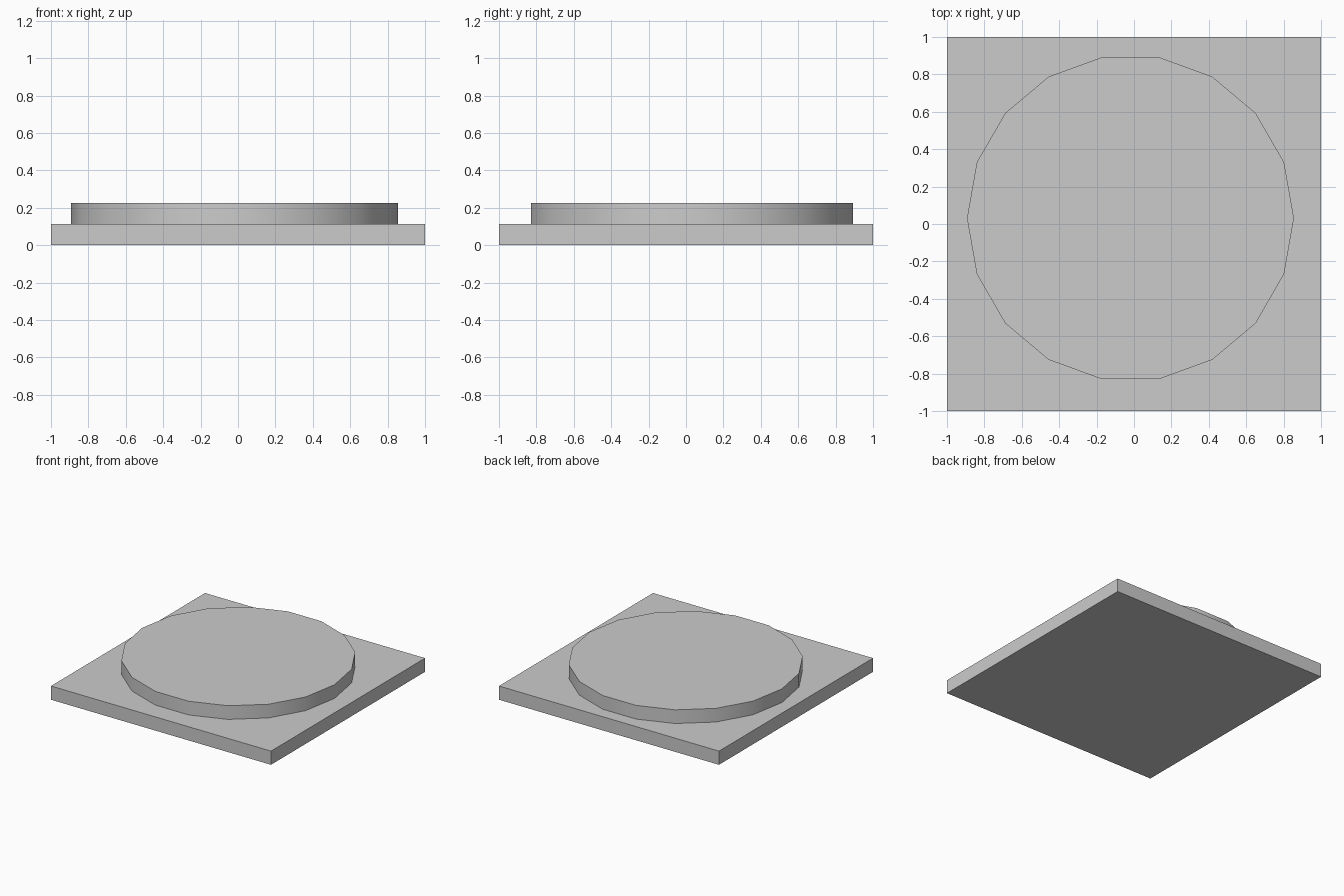
import bpy
import math

if "Cube" in bpy.data.objects:
    bpy.data.objects.remove(bpy.data.objects["Cube"])

SLAB_H = 0.1125
DISC_H = 0.1125

# Square base slab
bpy.ops.mesh.primitive_cube_add(size=1, location=(0, 0, SLAB_H / 2))
slab = bpy.context.object
slab.name = "base_slab"
slab.scale = (2, 2, SLAB_H)
bpy.ops.object.transform_apply(location=False, rotation=False, scale=True)

# Slightly off-centre 18-sided disc, with a corner pointing along +x
bpy.ops.mesh.primitive_cylinder_add(
    vertices=18, radius=0.874, depth=DISC_H,
    location=(-0.019, 0.031, SLAB_H + DISC_H / 2),
    rotation=(0, 0, math.radians(90)))
disc = bpy.context.object
disc.name = "raised_disc"
bpy.ops.object.transform_apply(location=False, rotation=True, scale=False)
bpy.ops.object.shade_smooth_by_angle(angle=math.radians(30))
